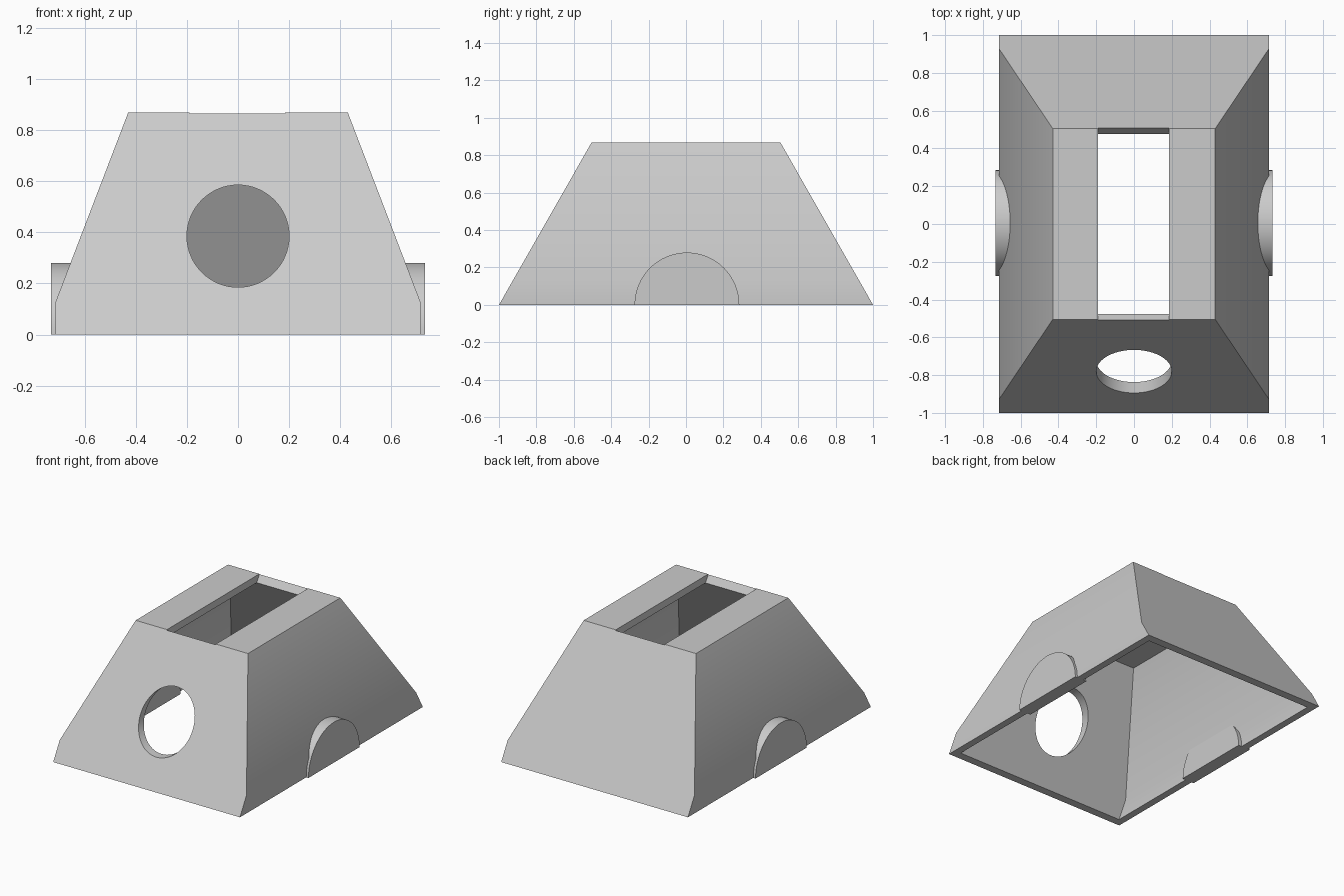
import bpy, bmesh, math

cube = bpy.data.objects.get("Cube")
if cube:
    bpy.data.objects.remove(cube, do_unlink=True)

grey = bpy.data.materials.new("light_grey")
grey.use_nodes = True
colour = (0.6, 0.6, 0.6, 1)
grey.diffuse_color = colour
grey.node_tree.nodes["Principled BSDF"].inputs["Base Color"].default_value = colour

HEIGHT, KINK = 0.868, 0.125      # overall height, top of the upright skirt
BASE_X, TOP_X = 0.715, 0.43      # half widths
END_SLOPE = 0.495 / HEIGHT       # inward lean of the end walls
SIDE_SLOPE = (BASE_X - TOP_X) / (HEIGHT - KINK)
WALL = 0.05


def loft(name, rings):
    """Closed solid through matching rings of points."""
    bm = bmesh.new()
    loops = [[bm.verts.new(p) for p in ring] for ring in rings]
    n = len(loops[0])
    for low, high in zip(loops, loops[1:]):
        for i in range(n):
            j = (i + 1) % n
            bm.faces.new((low[i], low[j], high[j], high[i]))
    bm.faces.new(loops[0][::-1])
    bm.faces.new(loops[-1])
    bmesh.ops.recalc_face_normals(bm, faces=bm.faces)
    mesh = bpy.data.meshes.new(name)
    bm.to_mesh(mesh)
    bm.free()
    mesh.materials.append(grey)
    obj = bpy.data.objects.new(name, mesh)
    bpy.context.collection.objects.link(obj)
    return obj


def rect(x, y, z, cx=0):
    return [(cx - x, -y, z), (cx + x, -y, z), (cx + x, y, z), (cx - x, y, z)]


def activate(obj):
    bpy.ops.object.select_all(action='DESELECT')
    obj.select_set(True)
    bpy.context.view_layer.objects.active = obj


def cut(target, cutter):
    cutter.hide_render = True
    mod = target.modifiers.new("cut", 'BOOLEAN')
    mod.operation, mod.solver, mod.object = 'DIFFERENCE', 'EXACT', cutter
    activate(target)
    bpy.ops.object.modifier_apply(modifier=mod.name)
    bpy.data.objects.remove(cutter, do_unlink=True)


# Outer housing: upright skirt, then leaning sides; the ends lean all the way
housing = loft("housing", [
    rect(BASE_X, 1, 0),
    rect(BASE_X, 1 - END_SLOPE * KINK, KINK),
    rect(TOP_X, 1 - END_SLOPE * HEIGHT, HEIGHT)])

# Hollow inside with an even wall, open underneath
end_gap = WALL * math.hypot(1, END_SLOPE)
side_gap = WALL * math.hypot(1, SIDE_SLOPE)
kink_in = KINK - (side_gap - WALL) / SIDE_SLOPE
ceiling = HEIGHT - WALL


def inner_y(z):
    return 1 - end_gap - END_SLOPE * z


cut(housing, loft("hollow_cutter", [
    rect(BASE_X - WALL, inner_y(-0.05), -0.05),
    rect(BASE_X - WALL, inner_y(kink_in), kink_in),
    rect(BASE_X - side_gap - SIDE_SLOPE * (ceiling - KINK), inner_y(ceiling), ceiling)]))

# Long slot in the roof, with ends that flare upward
cut(housing, loft("slot_cutter", [
    rect(0.187, 0.464, 0.80, -0.003), rect(0.187, 0.531, 0.90, -0.003)]))

# Round hole through the front wall
circle = [2 * math.pi * i / 64 for i in range(64)]
cut(housing, loft("hole_cutter", [
    [(0.2 * math.cos(a), y, 0.385 + 0.2 * math.sin(a)) for a in circle]
    for y in (-1.2, -0.45)]))

# Half-round bosses through both side walls
parts = [housing]
half = [math.pi * i / 32 for i in range(33)]
for side, name in ((1, "left_boss"), (-1, "right_boss")):
    parts.append(loft(name, [
        [(side * x, 0.005 + 0.28 * math.cos(a), 0.28 * math.sin(a)) for a in half]
        for x in (0.64, 0.732)]))

for part in parts:
    activate(part)
    bpy.ops.object.shade_smooth_by_angle(angle=math.radians(30))
